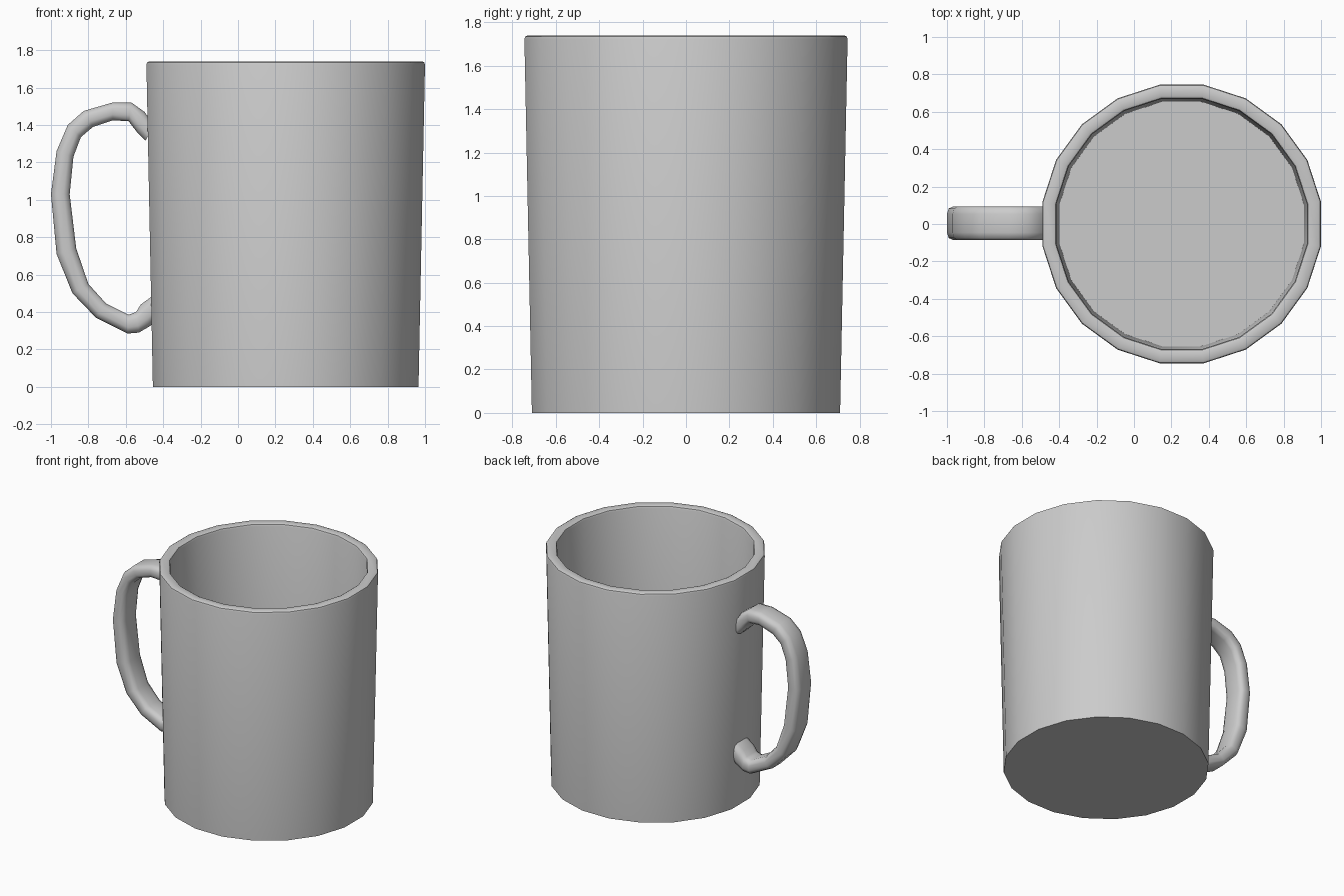
import bpy, bmesh, math
from mathutils import Vector

if "Cube" in bpy.data.objects:
    bpy.data.objects.remove(bpy.data.objects["Cube"])

SIDES = 20
CENTER_X = 0.255


def skin_rings(name, rings, angle):
    """Bridge closed rings of points, cap both ends, shade smooth by angle."""
    bm = bmesh.new()
    loops = [[bm.verts.new(p) for p in ring] for ring in rings]
    n = len(loops[0])
    for a, b in zip(loops, loops[1:]):
        for i in range(n):
            j = (i + 1) % n
            bm.faces.new((a[i], a[j], b[j], b[i]))
    bm.faces.new(loops[0][::-1])
    bm.faces.new(loops[-1])
    bmesh.ops.recalc_face_normals(bm, faces=bm.faces)
    mesh = bpy.data.meshes.new(name)
    bm.to_mesh(mesh)
    bm.free()
    obj = bpy.data.objects.new(name, mesh)
    bpy.context.collection.objects.link(obj)
    bpy.ops.object.select_all(action='DESELECT')
    obj.select_set(True)
    bpy.context.view_layer.objects.active = obj
    bpy.ops.object.shade_smooth_by_angle(angle=math.radians(angle))
    return obj


def circle(radius, z):
    step = math.tau / SIDES
    return [(CENTER_X + radius * math.cos((i + 0.5) * step),
             radius * math.sin((i + 0.5) * step), z) for i in range(SIDES)]


# Cup: outer wall, softened rim, inner wall and floor
profile = [(0.719, 0.0), (0.754, 1.722), (0.750, 1.734), (0.738, 1.74),
           (0.694, 1.74), (0.683, 1.735), (0.678, 1.722), (0.662, 0.08)]
skin_rings("cup_body", [circle(r, z) for r, z in profile], 35)

# Handle: outer and inner edge (x, z) at each station along the loop
stations = [
    ((-0.45, 1.40), (-0.495, 1.315)), ((-0.50, 1.47), (-0.535, 1.355)),
    ((-0.57, 1.52), (-0.585, 1.42)), ((-0.67, 1.52), (-0.67, 1.425)),
    ((-0.825, 1.475), (-0.775, 1.39)), ((-0.91, 1.40), (-0.84, 1.335)),
    ((-0.97, 1.26), (-0.88, 1.23)), ((-1.00, 1.03), (-0.90, 1.03)),
    ((-0.97, 0.71), (-0.865, 0.74)), ((-0.885, 0.50), (-0.80, 0.55)),
    ((-0.76, 0.37), (-0.705, 0.445)), ((-0.59, 0.285), (-0.585, 0.385)),
    ((-0.53, 0.29), (-0.545, 0.40)), ((-0.47, 0.325), (-0.52, 0.44)),
    ((-0.42, 0.38), (-0.465, 0.48)),
]
HALF_WIDTH = 0.09
# Rounded-rectangle section: (across thickness, across width)
quarter = [(1.0, 0.55), (0.8, 0.88), (0.35, 1.0)]
section = (quarter + [(-a, b) for a, b in quarter[::-1]]
           + [(-a, -b) for a, b in quarter] + [(a, -b) for a, b in quarter[::-1]])

rings = []
for outer, inner in stations:
    o, i = Vector((outer[0], 0, outer[1])), Vector((inner[0], 0, inner[1]))
    mid, half = (o + i) / 2, (o - i) / 2
    rings.append([mid + half * a + Vector((0, HALF_WIDTH * b + 0.004, 0))
                  for a, b in section])
skin_rings("handle", rings, 60)
